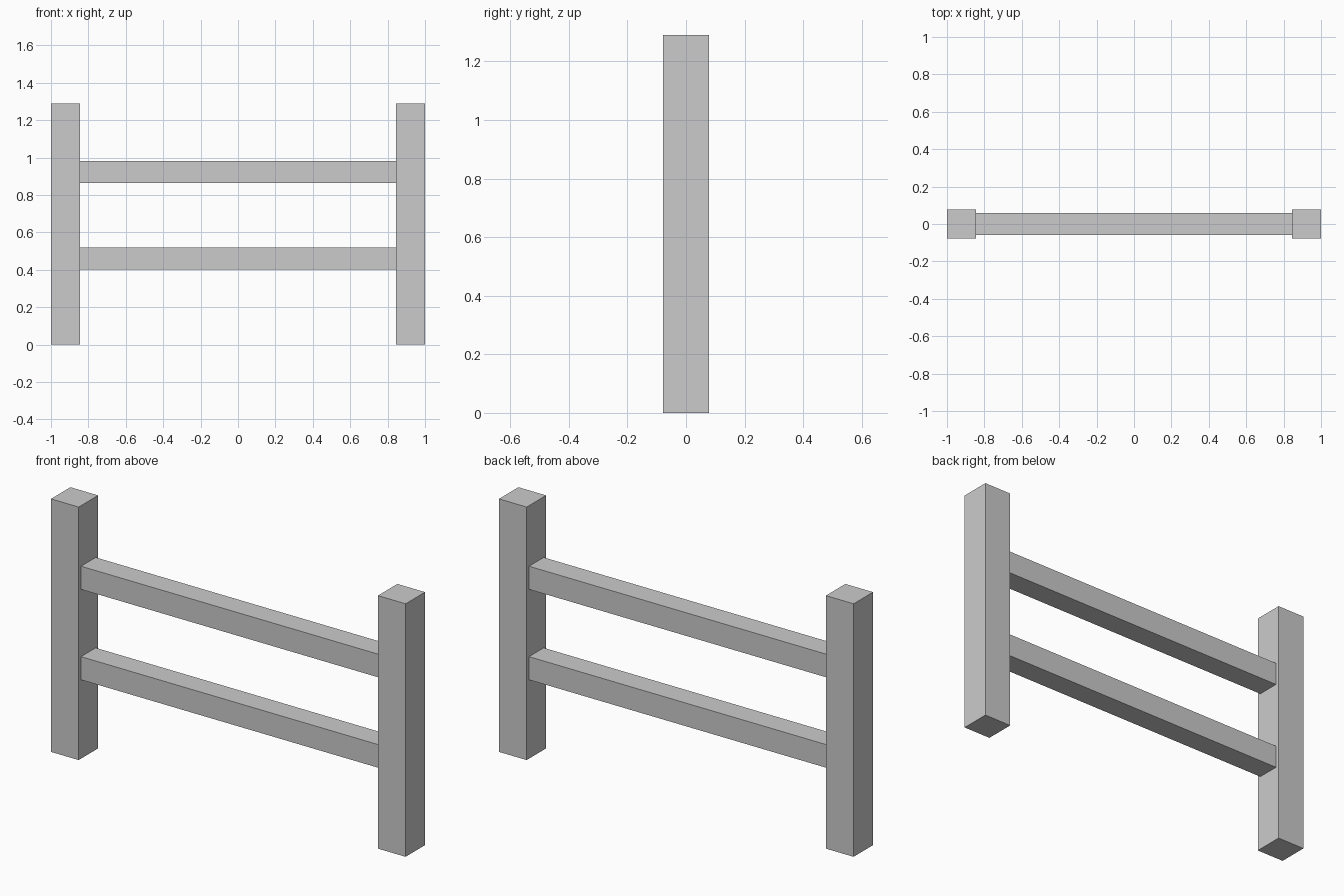
import bpy

if "Cube" in bpy.data.objects:
    bpy.data.objects.remove(bpy.data.objects["Cube"])


def box(name, lo, hi):
    """Add a box spanning the two opposite corners."""
    centre = [(a + b) / 2 for a, b in zip(lo, hi)]
    size = [b - a for a, b in zip(lo, hi)]
    bpy.ops.mesh.primitive_cube_add(size=1, location=centre)
    obj = bpy.context.object
    obj.name = name
    obj.scale = size
    bpy.ops.object.transform_apply(location=False, rotation=False, scale=True)
    return obj


POST = 0.156    # square post width
HEIGHT = 1.29
RAIL = 0.118    # square rail thickness
inner = 1 - POST

# Upright posts at both ends
for name, x in (("left_post", -1), ("right_post", inner)):
    box(name, (x, -POST / 2, 0), (x + POST, POST / 2, HEIGHT))

# Horizontal rails between the posts
for name, z in (("lower_rail", 0.461), ("upper_rail", 0.922)):
    box(name, (-inner, -RAIL / 2, z - RAIL / 2), (inner, RAIL / 2, z + RAIL / 2))
